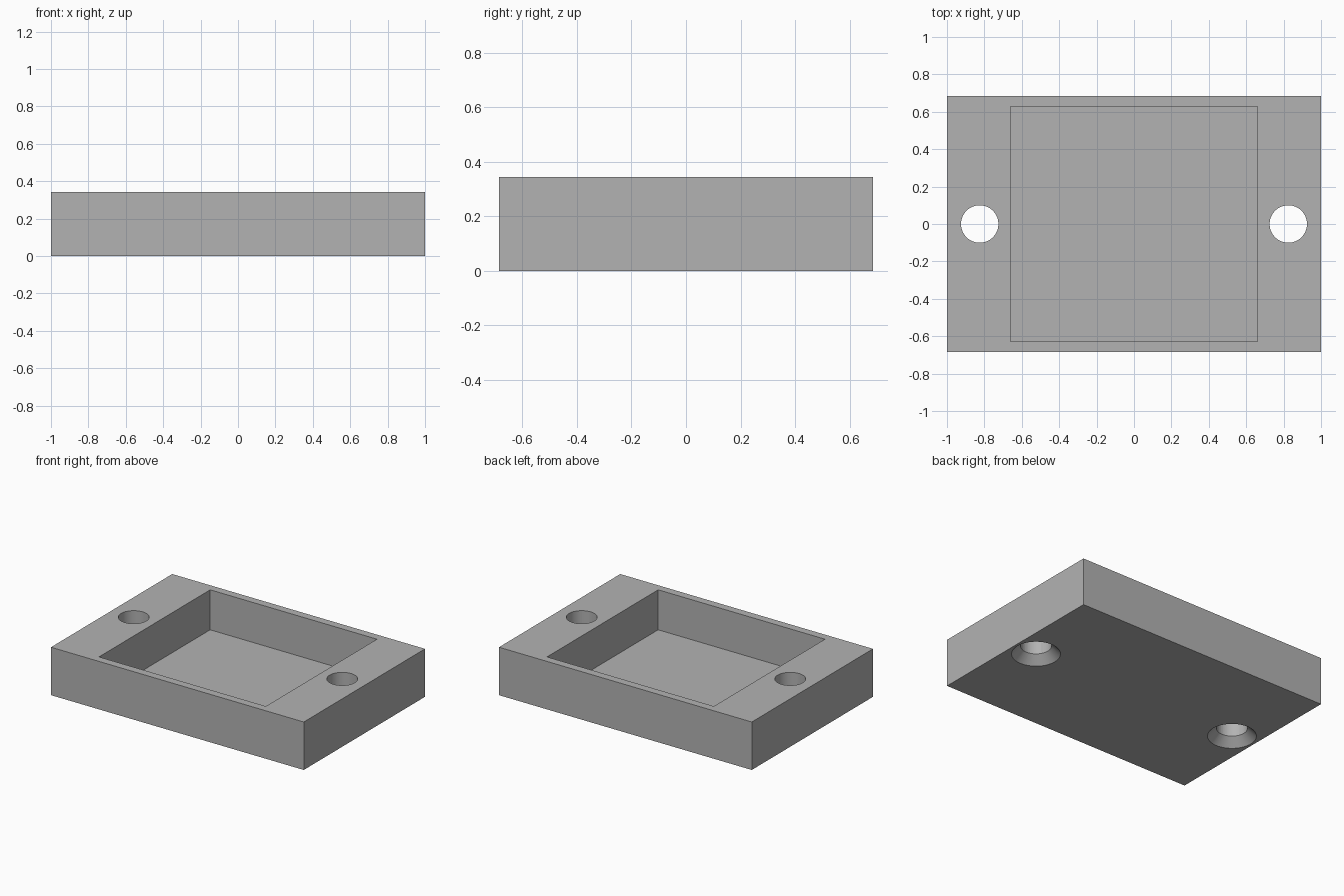
import bpy
import math

cube = bpy.data.objects.get("Cube")
if cube:
    bpy.data.objects.remove(cube, do_unlink=True)

HALF_X, HALF_Y, HEIGHT = 1.0, 0.685, 0.343
POCKET_X, POCKET_Y, FLOOR = 0.66, 0.628, 0.057
HOLE_X, HOLE_R, SINK_R = 0.825, 0.1, 0.158
OVER = 0.1  # how far cutters reach past the surface

grey = bpy.data.materials.new("plain_grey")
grey.use_nodes = True
colour = (0.45, 0.45, 0.45, 1)
grey.diffuse_color = colour
grey.node_tree.nodes["Principled BSDF"].inputs["Base Color"].default_value = colour


def box(name, half_x, half_y, bottom, top):
    bpy.ops.mesh.primitive_cube_add(size=2, location=(0, 0, (bottom + top) / 2))
    obj = bpy.context.object
    obj.name = name
    obj.scale = (half_x, half_y, (top - bottom) / 2)
    bpy.ops.object.transform_apply(location=True, rotation=True, scale=True)
    obj.data.materials.append(grey)
    return obj


def round_cutter(name, x, r_low, r_high, bottom, top):
    bpy.ops.mesh.primitive_cone_add(vertices=64, radius1=r_low, radius2=r_high,
                                    depth=top - bottom, location=(x, 0, (bottom + top) / 2))
    obj = bpy.context.object
    obj.name = name
    obj.data.materials.append(grey)
    return obj


def cut(target, cutter):
    mod = target.modifiers.new("cut_" + cutter.name, 'BOOLEAN')
    mod.operation = 'DIFFERENCE'
    mod.solver = 'EXACT'
    mod.object = cutter
    bpy.context.view_layer.objects.active = target
    bpy.ops.object.modifier_apply(modifier=mod.name)
    bpy.data.objects.remove(cutter, do_unlink=True)


# Solid block with a rectangular pocket open at the top
tray = box("mounting_tray", HALF_X, HALF_Y, 0, HEIGHT)
cut(tray, box("pocket", POCKET_X, POCKET_Y, FLOOR, HEIGHT + OVER))

# Screw holes in both end flanges, countersunk at 45 degrees from below
for side, x in (("left", HOLE_X), ("right", -HOLE_X)):
    cut(tray, round_cutter(side + "_hole", x, HOLE_R, HOLE_R, -OVER, HEIGHT + OVER))
    cut(tray, round_cutter(side + "_countersink", x, SINK_R + 0.02, HOLE_R - 0.02,
                           -0.02, SINK_R - HOLE_R + 0.02))

# Round hole walls shade smoothly, block edges stay crisp
bpy.ops.object.select_all(action='DESELECT')
tray.select_set(True)
bpy.context.view_layer.objects.active = tray
bpy.ops.object.shade_smooth_by_angle(angle=math.radians(30))
